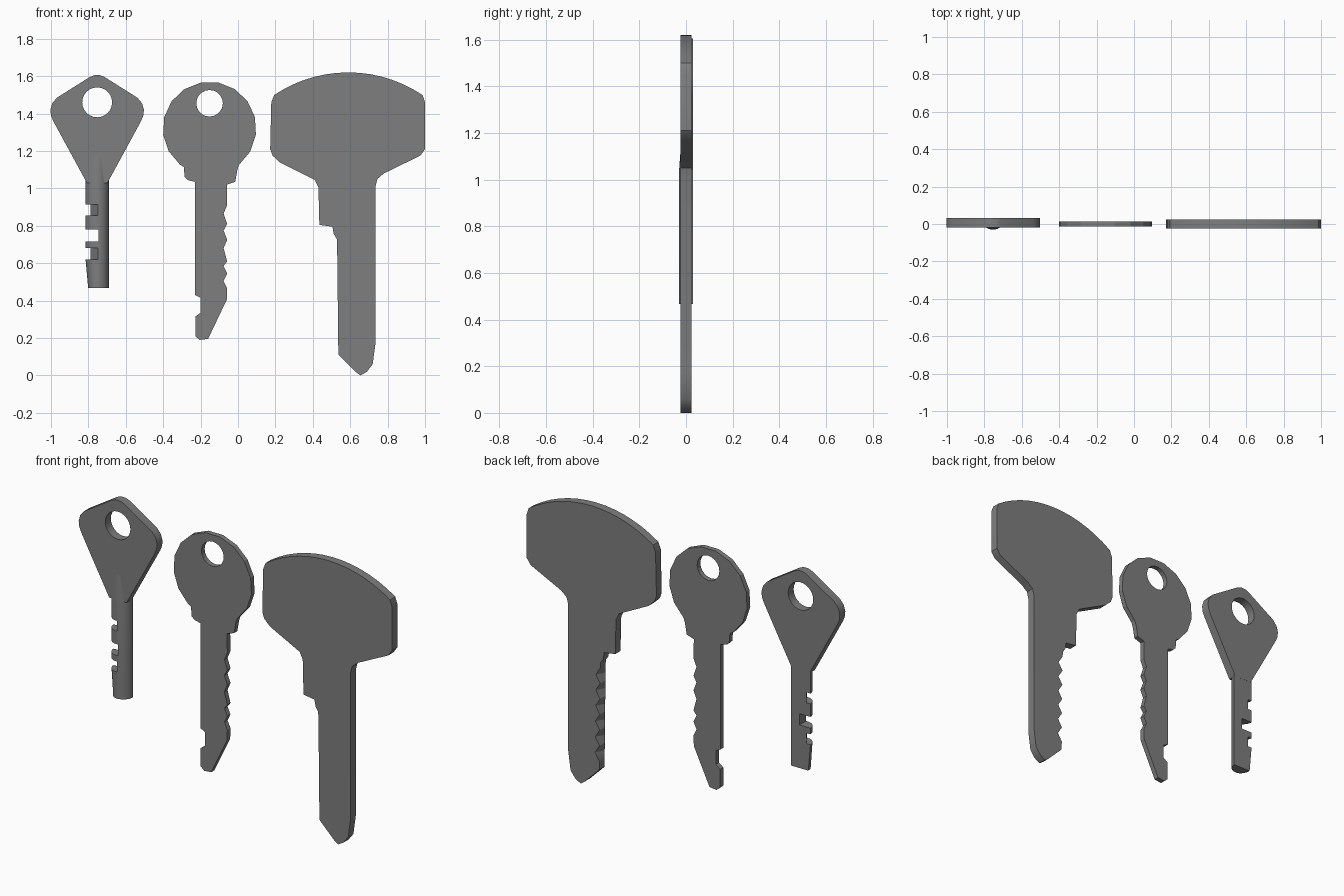
import bpy
import bmesh
from math import sin, cos, radians

cube = bpy.data.objects.get("Cube")
if cube:
    bpy.data.objects.remove(cube)

steel = bpy.data.materials.new("grey_steel")
steel.use_nodes = True
grey = (0.21, 0.21, 0.21, 1)
steel.diffuse_color = grey
steel.node_tree.nodes["Principled BSDF"].inputs["Base Color"].default_value = grey


def loft(name, rings):
    """Join rings of equal length with side faces and close both ends."""
    bm = bmesh.new()
    loops = [[bm.verts.new(p) for p in ring] for ring in rings]
    bm.faces.new(loops[0])
    bm.faces.new(loops[-1])
    count = len(loops[0])
    for low, high in zip(loops, loops[1:]):
        for i in range(count):
            j = (i + 1) % count
            bm.faces.new((low[i], low[j], high[j], high[i]))
    bmesh.ops.recalc_face_normals(bm, faces=bm.faces)
    mesh = bpy.data.meshes.new(name)
    bm.to_mesh(mesh)
    bm.free()
    mesh.materials.append(steel)
    obj = bpy.data.objects.new(name, mesh)
    bpy.context.collection.objects.link(obj)
    return obj


def plate(name, outline, front, back, back_outline=None):
    """Flat plate from an x-z outline, with an optional different rear outline."""
    rear = back_outline or outline
    return loft(name, [[(x, front, z) for x, z in outline],
                       [(x, back, z) for x, z in rear]])


def arc(cx, cz, radius, start, end, steps):
    angles = [radians(start + (end - start) * i / steps) for i in range(steps + 1)]
    return [(cx + radius * cos(a), cz + radius * sin(a)) for a in angles]


def cut(target, cutter):
    cutter.hide_render = True
    mod = target.modifiers.new("cut", "BOOLEAN")
    mod.operation = "DIFFERENCE"
    mod.solver = "EXACT"
    mod.object = cutter
    with bpy.context.temp_override(object=target, active_object=target):
        bpy.ops.object.modifier_apply(modifier=mod.name)
    bpy.data.objects.remove(cutter)


def drill(target, x, z, radius, sides):
    circle = arc(x, z, radius, 0, 360, sides)[:-1]
    cut(target, plate("hole_cutter", circle, -0.1, 0.1))


def smooth(obj, angle):
    bpy.ops.object.select_all(action="DESELECT")
    obj.select_set(True)
    bpy.context.view_layer.objects.active = obj
    bpy.ops.object.shade_smooth_by_angle(angle=radians(angle))


# Small key: kite-shaped head, mirrored from its right half
small_x = -0.753
half = [(0.015, 1.605), (0.04, 1.595), (0.215, 1.485), (0.24, 1.455), (0.25, 1.42),
        (0.247, 1.39), (0.235, 1.36), (0.08, 1.075), (0.055, 1.03)]
outline = [(small_x + x, z) for x, z in half]
outline += [(small_x - x, z) for x, z in reversed(half)]
small_head = plate("small_key_head", outline, -0.019, 0.031)
drill(small_head, small_x, 1.46, 0.08, 24)
smooth(small_head, 30)


# Small key: half-round shaft that sinks into the head
def half_round(z, left, right, depth):
    ring = []
    for i in range(17):
        a = radians(180 + 180 * i / 16)
        side = left if cos(a) < 0 else right
        ring.append((small_x + side * cos(a), 0.0305 + depth * sin(a), z))
    return ring


small_shaft = loft("small_key_shaft", [
    half_round(0.467, 0.048, 0.062, 0.061),
    half_round(0.62, 0.062, 0.062, 0.061),
    half_round(1.03, 0.062, 0.062, 0.061),
    half_round(1.2, 0.062, 0.062, 0.048)])

# Small key: notches, given as bottom, top, floor at front and floor at rear
for bottom, top, near, far in [(0.855, 0.915, -0.743, -0.795),
                               (0.715, 0.78, -0.745, -0.745),
                               (0.62, 0.68, -0.743, -0.795)]:
    profile = [(-0.9, -0.04), (near, -0.04), (far, 0.04), (-0.9, 0.04)]
    cut(small_shaft, loft("notch_cutter", [[(x, y, z) for x, y in profile]
                                           for z in (bottom, top)]))
smooth(small_shaft, 30)

# Middle key: round faceted head, wavy edge on one side, hooked tip
middle = arc(-0.152, 1.32, 0.25, -51, 231, 13)
middle += [(-0.29, 1.115), (-0.285, 1.06), (-0.27, 1.045), (-0.23, 1.035),
           (-0.23, 0.43), (-0.2, 0.415), (-0.2, 0.335), (-0.228, 0.315),
           (-0.228, 0.21), (-0.205, 0.19), (-0.16, 0.195), (-0.06, 0.405)]
wave = [0.465, 0.505, 0.545, 0.585, 0.61, 0.68, 0.725, 0.775, 0.81, 0.865, 0.91]
middle += [(-0.058 if i % 2 == 0 else -0.077, z) for i, z in enumerate(wave)]
middle += [(-0.06, 1.02), (-0.015, 1.035), (-0.003, 1.1)]
middle_key = plate("middle_key", middle, -0.0145, 0.0145)
drill(middle_key, -0.152, 1.455, 0.071, 20)
smooth(middle_key, 15)

# Large key: domed head, stepped shoulder and pointed blade
dome = arc(0.59, 0.91, 0.71, 56, 124, 14)
shoulder = [(0.178, 1.46), (0.172, 1.21), (0.185, 1.175), (0.222, 1.14), (0.41, 1.045),
            (0.43, 1.005), (0.435, 0.805), (0.505, 0.795), (0.512, 0.755), (0.528, 0.73)]
teeth = [(0.53 + 0.0005 * i, 0.7 - 0.045 * i) for i in range(13)]
tip = [(0.537, 0.11), (0.63, 0.018), (0.655, 0.0), (0.69, 0.02), (0.72, 0.06),
       (0.735, 0.17), (0.735, 1.01), (0.745, 1.05), (0.78, 1.08), (0.975, 1.175),
       (1.0, 1.21), (1.0, 1.46)]
# The cuts bevel only the rear of the blade edge
rear_teeth = [(x + (0.028 if i % 2 else 0), z) for i, (x, z) in enumerate(teeth)]
large_key = plate("large_key", dome + shoulder + teeth + tip, -0.0245, 0.0235,
                  dome + shoulder + rear_teeth + tip)
smooth(large_key, 30)
